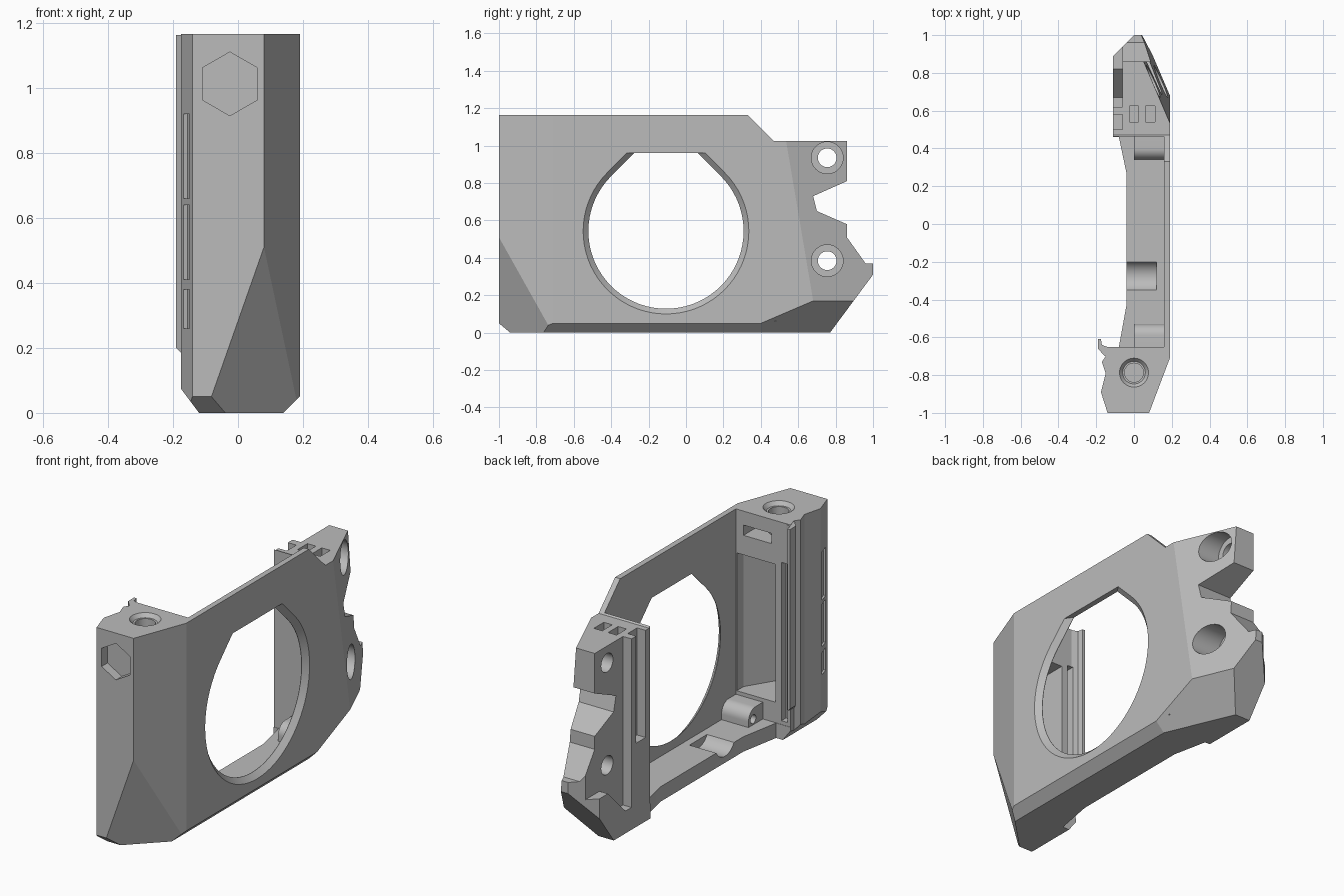
import bpy
import bmesh
from math import sin, cos, radians, sqrt
from mathutils import Vector

cube = bpy.data.objects.get("Cube")
if cube:
    bpy.data.objects.remove(cube, do_unlink=True)

grey = bpy.data.materials.new("plain grey")
grey.use_nodes = True
grey.diffuse_color = (0.5, 0.5, 0.5, 1)
grey.node_tree.nodes["Principled BSDF"].inputs["Base Color"].default_value = (0.5, 0.5, 0.5, 1)


def prism(name, axis, lo, hi, pts, end_pts=None):
    """Extrude a 2D outline along an axis, optionally to a second outline."""
    place = {"X": lambda u, v, w: (w, u, v),
             "Y": lambda u, v, w: (u, w, v),
             "Z": lambda u, v, w: (u, v, w)}[axis]
    bm = bmesh.new()
    a = [bm.verts.new(place(u, v, lo)) for u, v in pts]
    b = [bm.verts.new(place(u, v, hi)) for u, v in (end_pts or pts)]
    bm.faces.new(a)
    bm.faces.new(b[::-1])
    for i in range(len(a)):
        j = (i + 1) % len(a)
        bm.faces.new((a[i], a[j], b[j], b[i]))
    bmesh.ops.recalc_face_normals(bm, faces=bm.faces)
    mesh = bpy.data.meshes.new(name)
    bm.to_mesh(mesh)
    bm.free()
    obj = bpy.data.objects.new(name, mesh)
    bpy.context.collection.objects.link(obj)
    return obj


def box(name, x, y, z):
    return prism(name, "Z", z[0], z[1],
                 [(x[0], y[0]), (x[1], y[0]), (x[1], y[1]), (x[0], y[1])])


def circle(u, v, r, n=40, start=0):
    return [(u + r * cos(radians(start + 360 * i / n)),
             v + r * sin(radians(start + 360 * i / n))) for i in range(n)]


def slice_off(obj, p, q, r, outward):
    """Remove what lies outside the plane through three points and cap it."""
    p, q, r = Vector(p), Vector(q), Vector(r)
    n = (q - p).cross(r - p).normalized()
    if n.dot(Vector(outward)) < 0:
        n = -n
    bm = bmesh.new()
    bm.from_mesh(obj.data)
    bmesh.ops.bisect_plane(bm, geom=bm.verts[:] + bm.edges[:] + bm.faces[:], dist=1e-5,
                           plane_co=p, plane_no=n, clear_outer=True)
    rim = [e for e in bm.edges if e.is_boundary]
    bmesh.ops.holes_fill(bm, edges=rim, sides=0)
    bmesh.ops.recalc_face_normals(bm, faces=bm.faces)
    bm.to_mesh(obj.data)
    bm.free()


def combine(target, other, op):
    mod = target.modifiers.new("combine", "BOOLEAN")
    mod.operation, mod.solver, mod.object = op, "EXACT", other
    bpy.context.view_layer.update()
    graph = bpy.context.evaluated_depsgraph_get()
    mesh = bpy.data.meshes.new_from_object(target.evaluated_get(graph))
    target.modifiers.clear()
    target.data = mesh
    bpy.data.objects.remove(other, do_unlink=True)


# Whole plan outline: front pillar, floor edge and rear pillar
frame = prism("side_frame", "Z", 0, 1.165, [
    (-0.14, -1), (0.08, -1), (0.19, -0.71), (0.19, 1), (0, 1), (-0.11, 0.89),
    (-0.11, 0.46), (-0.08, 0.46), (-0.04, 0.27), (-0.04, -0.43), (-0.08, -0.65),
    (-0.165, -0.65), (-0.15, -0.70), (-0.17, -0.73), (-0.15, -0.79), (-0.175, -0.89)])

# Slanted corners: lower edges, front, front underside, rear, rear underside, tail
for plane in (
        ((0.14, 0, 0), (0.19, 0, 0.05), (0.19, 1, 0.05), (1, 0, -1)),
        ((-0.12, 0, 0), (-0.165, 0, 0.06), (-0.165, 1, 0.06), (-1, 0, -1)),
        ((0.08, -1, 0.51), (-0.08, -1, 0.055), (0.19, -0.73, 0.05), (1, -1, -0.3)),
        ((0, -1, 0.05), (0, -0.94, 0), (1, -0.94, 0), (0, -1, -1)),
        ((0.19, 0.535, 1.025), (0.19, 0.68, 0.17), (0.04, 1, 0.35), (1, 0.4, 0)),
        ((0.19, 0.40, 0.05), (0.19, 0.68, 0.17), (0.10, 0.89, 0.17), (1, 0.4, -1)),
        ((0, 1, 0.31), (0, 0.77, 0), (1, 0.77, 0), (0, 1, -1))):
    slice_off(frame, *plane)

# Space between the pillars, lower rear top and rear notch
combine(frame, box("inner_space", (-0.3, 0.16), (-0.652, 0.462), (0.08, 1.3)), "DIFFERENCE")
combine(frame, prism("rear_step", "X", -0.3, 0.3, [
    (0.28, 1.215), (0.47, 1.025), (1.1, 1.025), (1.1, 1.3), (0.28, 1.3)]), "DIFFERENCE")
combine(frame, prism("rear_notch", "X", -0.3, 0.3, [
    (0.86, 1.2), (0.86, 0.81), (0.68, 0.73), (0.70, 0.65), (0.86, 0.58),
    (0.86, 0.51), (0.96, 0.37), (1.1, 0.37), (1.1, 1.2)]), "DIFFERENCE")

# Hook lip with a slanted lower end
hook = prism("hook", "Z", 0.17, 1.163, [
    (-0.14, -0.70), (-0.155, -0.70), (-0.19, -0.66), (-0.19, -0.61),
    (-0.175, -0.61), (-0.17, -0.64), (-0.13, -0.655)])
slice_off(hook, (-0.19, 0, 0.2), (-0.16, 0, 0.17), (-0.16, 1, 0.17), (-1, 0, -1))
combine(frame, hook, "UNION")

# Rounded screw bosses at both ends of the floor
for y, side in ((-0.59, 1), (0.40, -1)):
    arc = [(y + side * 0.06 * cos(radians(a)), 0.11 + 0.06 * sin(radians(a)))
           for a in range(0, 91, 9)]
    pts = [(y - side * 0.08, 0.06), (y + side * 0.06, 0.06)] + arc + [(y - side * 0.08, 0.17)]
    combine(frame, prism("boss", "X", 0, 0.17, pts), "UNION")
    combine(frame, prism("boss_hole", "X", -0.05, 0.08, circle(y + side * 0.02, 0.11, 0.023)),
            "DIFFERENCE")


def bore(r):
    """Round opening with tangent shoulders and a flat top."""
    arc = [(-0.107 + r * cos(radians(a)), 0.543 + r * sin(radians(a)))
           for a in range(135, 406, 5)]
    w = r * sqrt(2) - 0.417
    return arc + [(-0.107 + w, 0.96), (-0.107 - w, 0.96)]


cutters = [
    # Large opening with a bevelled outer rim
    prism("opening", "X", 0.1, 0.17, bore(0.415)),
    prism("opening_rim", "X", 0.162, 0.20, bore(0.415), bore(0.453)),
    # Front pillar: cavity, rail slot, nut slot, top screw hole and hexagon recess
    prism("cavity", "Z", 0.19, 0.93, [
        (-0.075, -0.6), (0.155, -0.6), (0.155, -0.71), (0.05, -0.88), (-0.075, -0.88)]),
    box("rail_slot", (-0.145, -0.11), (-0.69, -0.6), (0.1, 0.95)),
    box("nut_slot", (-0.05, 0.115), (-0.87, -0.6), (1.035, 1.09)),
    prism("top_hole", "Z", 0.98, 1.2, circle(0, -0.787, 0.05)),
    prism("top_hole_rim", "Z", 1.145, 1.175, circle(0, -0.787, 0.06), circle(0, -0.787, 0.085)),
    prism("hexagon_recess", "Y", -1.1, -0.95, circle(-0.025, 1.012, 0.098, 6, 30)),
    # Saddle in the floor
    prism("saddle", "X", -0.2, 0.12, circle(-0.275, 0.12, 0.085)),
    # Rear pillar: stepped pocket and rail groove
    prism("rear_pocket", "X", -0.3, -0.06, [
        (0.62, 0.12), (0.67, 0.12), (0.82, 0.27), (1.1, 0.27), (1.1, 1.2), (0.62, 1.2)]),
    box("rail_groove", (-0.3, -0.06), (0.50, 0.58), (0.45, 1.2)),
]
for x in (-0.025, 0.06):
    cutters.append(box("top_slot", (x, x + 0.05), (0.54, 0.625), (0.96, 1.2)))
for z in (0.385, 0.935):
    cutters.append(prism("screw_hole", "X", -0.3, 0.3, circle(0.755, z, 0.05)))
    cutters.append(prism("counterbore", "X", 0.01, 0.3, circle(0.755, z, 0.085)))
for lo, hi in ((0.26, 0.38), (0.41, 0.64), (0.66, 0.92)):
    cutters.append(prism("grip_window", "Z", lo, hi, [
        (-0.17, -0.98), (-0.19, -0.92), (-0.156, -0.91), (-0.138, -0.97)]))
for cutter in cutters:
    combine(frame, cutter, "DIFFERENCE")

# Finish
frame.data.materials.clear()
frame.data.materials.append(grey)
for face in frame.data.polygons:
    face.material_index = 0
bpy.ops.object.select_all(action="DESELECT")
frame.select_set(True)
bpy.context.view_layer.objects.active = frame
bpy.ops.object.shade_smooth_by_angle(angle=radians(12))
